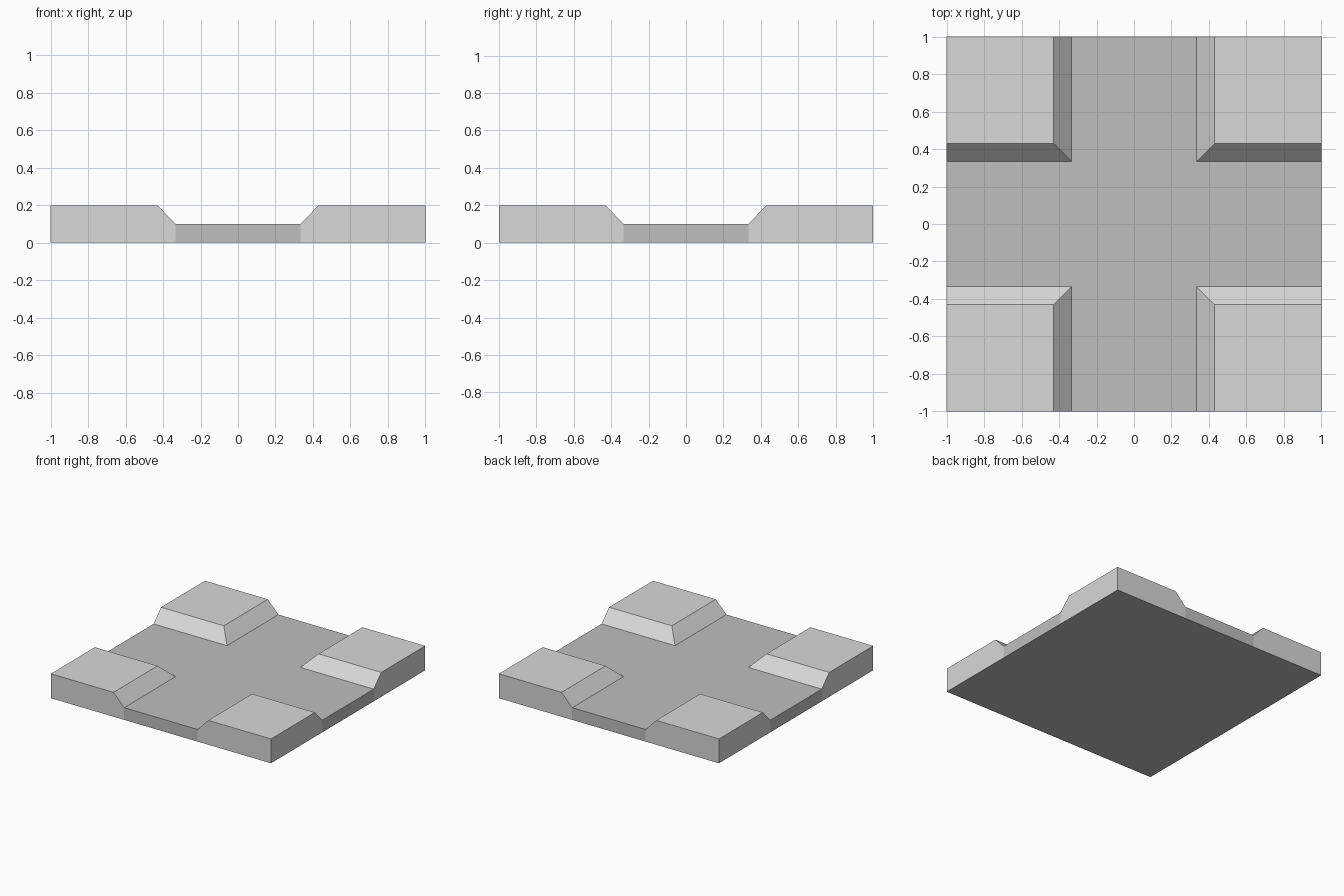
import bpy, bmesh

if "Cube" in bpy.data.objects:
    bpy.data.objects.remove(bpy.data.objects["Cube"])

ROAD, CURB = 0.333, 0.43      # half road width, slope top
LOW, HIGH = 0.10, 0.20        # road height, pavement height


def material(name, v):
    m = bpy.data.materials.new(name)
    m.diffuse_color = (v, v, v, 1)
    m.use_nodes = True
    m.node_tree.nodes["Principled BSDF"].inputs["Base Color"].default_value = m.diffuse_color
    return m


pavement_mat = material("light grey pavement", 0.69)
road_mat = material("mid grey road", 0.52)


def make_object(name, bm, mat):
    bmesh.ops.remove_doubles(bm, verts=bm.verts, dist=1e-5)
    bmesh.ops.dissolve_degenerate(bm, edges=bm.edges, dist=1e-5)
    mesh = bpy.data.meshes.new(name)
    bm.to_mesh(mesh)
    bm.free()
    mesh.materials.append(mat)
    ob = bpy.data.objects.new(name, mesh)
    bpy.context.collection.objects.link(ob)
    return ob


def face(bm, pts):
    return bm.faces.new([bm.verts.new(p) for p in pts])


# Road: cross-shaped top, four end walls and one underside
bm = bmesh.new()
r = ROAD
cross = [(1, -r), (1, r), (r, r), (r, 1), (-r, 1), (-r, r),
         (-1, r), (-1, -r), (-r, -r), (-r, -1), (r, -1), (r, -r)]
face(bm, [(x, y, LOW) for x, y in cross])
for i in (0, 3, 6, 9):
    a, b = cross[i], cross[i + 1]
    face(bm, [(*a, 0), (*b, 0), (*b, LOW), (*a, LOW)])
face(bm, [(-1, -1, 0), (-1, 1, 0), (1, 1, 0), (1, -1, 0)])
make_object("road", bm, road_mat)


# Pavement corners: raised block with two sloped kerbs, mirrored four ways
def corner(name, sx, sy):
    bm = bmesh.new()
    low = [(r, r), (1, r), (1, 1), (r, 1)]
    top = [(CURB, CURB), (1, CURB), (1, 1), (CURB, 1)]
    face(bm, [(x, y, HIGH) for x, y in top])
    for i in range(4):
        j = (i + 1) % 4
        if i in (1, 2):       # outer walls run down to the ground
            face(bm, [(*low[i], 0), (*low[j], 0), (*low[j], LOW),
                      (*top[j], HIGH), (*top[i], HIGH), (*low[i], LOW)])
        else:                 # slopes facing the road
            face(bm, [(*low[i], LOW), (*low[j], LOW),
                      (*top[j], HIGH), (*top[i], HIGH)])
    for v in bm.verts:
        v.co.x *= sx
        v.co.y *= sy
    if sx * sy < 0:
        bmesh.ops.reverse_faces(bm, faces=bm.faces)
    make_object(name, bm, pavement_mat)


for sy, depth in ((-1, "front"), (1, "back")):
    for sx, side in ((-1, "left"), (1, "right")):
        corner(f"pavement_{depth}_{side}", sx, sy)
